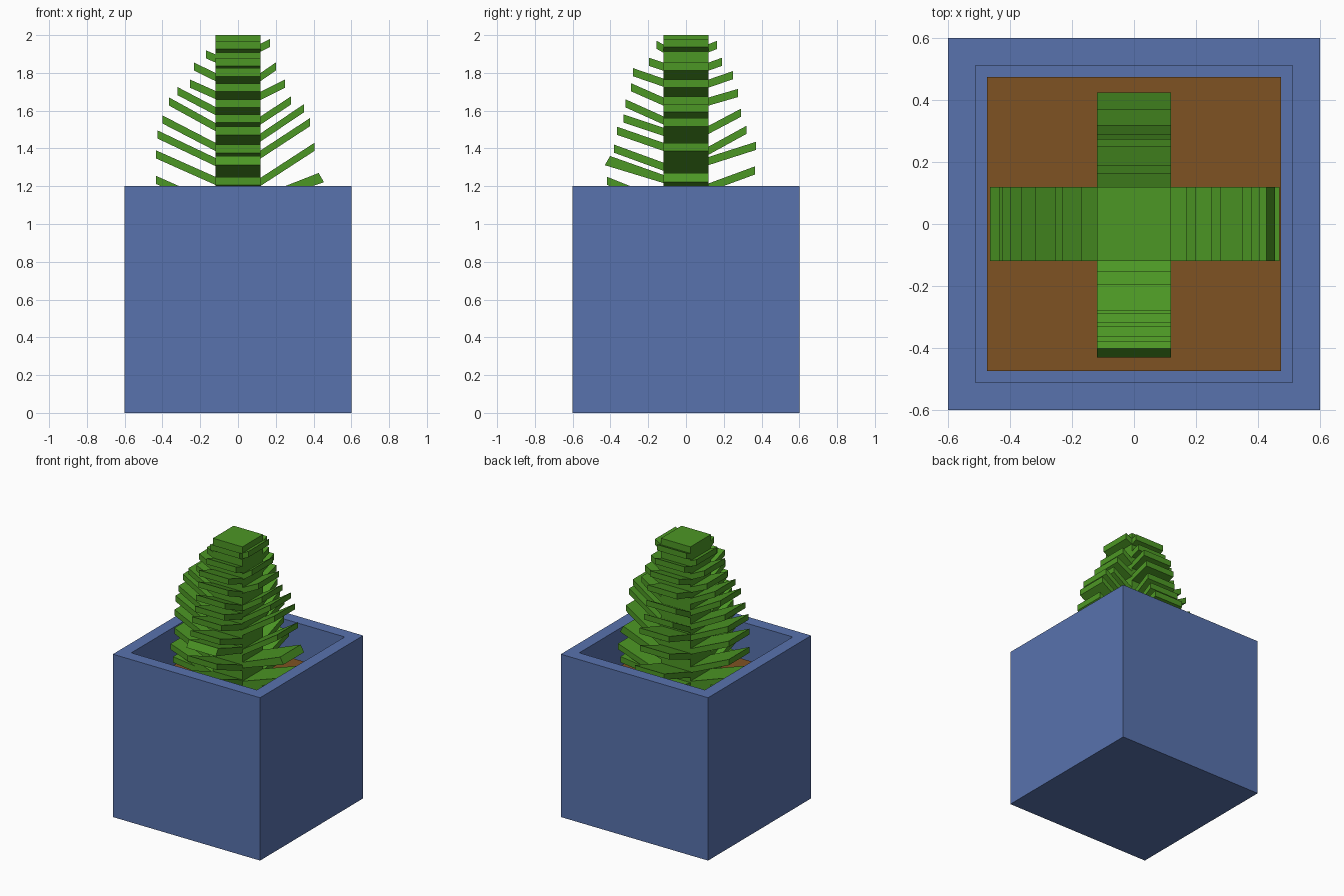
import bpy, bmesh, math
from mathutils import Matrix

if "Cube" in bpy.data.objects:
    bpy.data.objects.remove(bpy.data.objects["Cube"])


def material(name, rgb):
    m = bpy.data.materials.new(name)
    m.diffuse_color = (*rgb, 1)
    m.use_nodes = True
    m.node_tree.nodes["Principled BSDF"].inputs["Base Color"].default_value = m.diffuse_color
    return m


BLUE = material("glazed blue", (0.098, 0.17, 0.42))
BROWN = material("soil brown", (0.21, 0.085, 0.016))
GREEN = material("leaf green", (0.073, 0.31, 0.018))


def finish(bm, name, mat):
    bmesh.ops.recalc_face_normals(bm, faces=bm.faces[:])
    me = bpy.data.meshes.new(name)
    bm.to_mesh(me)
    bm.free()
    me.materials.append(mat)
    ob = bpy.data.objects.new(name, me)
    bpy.context.collection.objects.link(ob)
    return ob


def box(bm, half, z0, z1):
    m = Matrix.Translation((0, 0, (z0 + z1) / 2)) @ Matrix.Diagonal((2 * half, 2 * half, z1 - z0, 1))
    bmesh.ops.create_cube(bm, size=1, matrix=m)


# pot: a cube with its top inset and pushed down
SOIL_Z = 0.95
bm = bmesh.new()
box(bm, 0.6, 0, 1.2)
top = max(bm.faces, key=lambda f: f.calc_center_median().z)
bmesh.ops.inset_region(bm, faces=[top], thickness=0.125)
ext = bmesh.ops.extrude_discrete_faces(bm, faces=[top])["faces"][0]
bmesh.ops.translate(bm, verts=ext.verts[:], vec=(0, 0, SOIL_Z - 0.03 - 1.2))
finish(bm, "pot", BLUE)

# soil slab
bm = bmesh.new()
box(bm, 0.475, SOIL_Z - 0.03, SOIL_Z)
finish(bm, "soil", BROWN)

# square stem
STEM = 0.12
bm = bmesh.new()
box(bm, STEM, SOIL_Z, 2.0)
finish(bm, "stem", GREEN)

# leaves, one row per side: (reach, height of tip, rise from stem), bottom to top
LEFT = [(.465, 1.13, .12), (.434, 1.255, .14), (.434, 1.39, .14), (.425, 1.495, .145),
        (.40, 1.575, .145), (.365, 1.67, .135), (.32, 1.725, .105), (.255, 1.765, .06),
        (.233, 1.855, .055), (.17, 1.92, .022)]
RIGHT = [(.47, 1.13, .12), (.455, 1.27, .12), (.405, 1.43, .185), (.38, 1.56, .17),
         (.35, 1.635, .155), (.28, 1.675, .105), (.25, 1.765, .065), (.20, 1.855, .055),
         (.17, 1.98, .025)]
FRONT = [(.42, 1.14, .12), (.418, 1.25, .12), (.43, 1.36, .10), (.38, 1.42, .095),
         (.365, 1.515, .085), (.33, 1.58, .07), (.32, 1.66, .09), (.29, 1.745, .075),
         (.28, 1.825, .055), (.195, 1.88, .025), (.155, 1.97, .02)]
BACK = [(.425, 1.18, .10), (.365, 1.305, .09), (.37, 1.435, .08), (.32, 1.52, .11),
        (.29, 1.61, .09), (.275, 1.715, .045), (.25, 1.81, .045), (.19, 1.88, .025),
        (.165, 1.97, .018)]
THICK = 0.043


def leaf(bm, rot, reach, tip, rise, slant=0.0):
    root = tip - rise
    # side profile of the leaf, extruded across the stem's width
    prof = [(STEM, root), (reach - slant, tip),
            (reach, tip - THICK - slant * 0.2), (STEM, root - THICK)]
    face = bm.faces.new([bm.verts.new(rot @ Matrix.Translation((r, -STEM, z)).translation)
                         for r, z in prof])
    new = bmesh.ops.extrude_face_region(bm, geom=[face])["geom"]
    bmesh.ops.translate(bm, verts=[g for g in new if isinstance(g, bmesh.types.BMVert)],
                        vec=rot.to_3x3() @ Matrix.Translation((0, 2 * STEM, 0)).translation)


for name, row, angle, slanted in (("right", RIGHT, 0, 1), ("back", BACK, 90, None),
                                  ("left", LEFT, 180, None), ("front", FRONT, 270, 2)):
    bm = bmesh.new()
    rot = Matrix.Rotation(math.radians(angle), 4, 'Z')
    for i, (reach, tip, rise) in enumerate(row):
        leaf(bm, rot, reach, tip, rise, 0.028 if i == slanted else 0)
    # one more small leaf near the soil
    leaf(bm, rot, row[0][0] - 0.02, 1.04, 0.04)
    finish(bm, name + "_leaves", GREEN)
